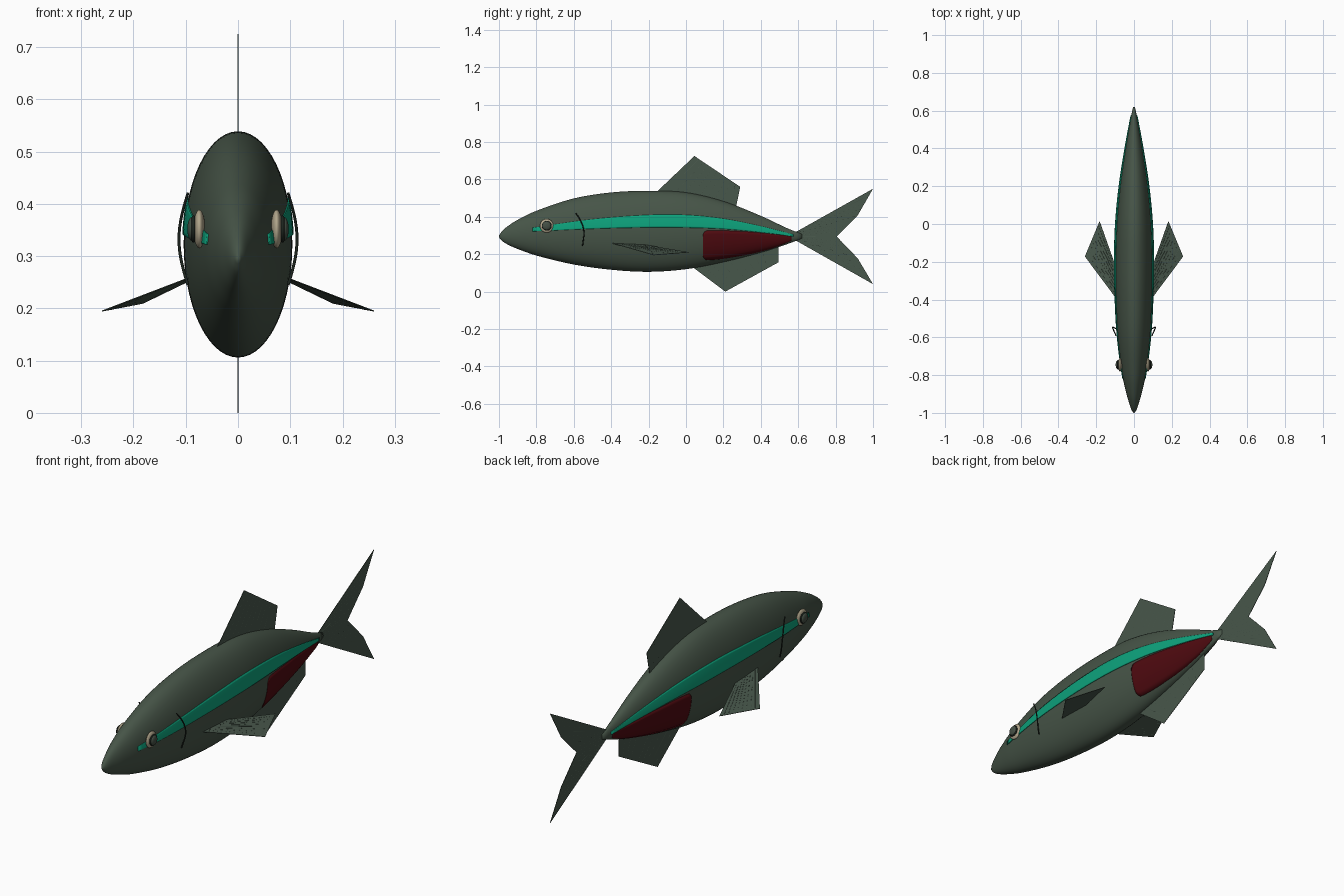
import bpy, bmesh, math
from mathutils import Vector

if "Cube" in bpy.data.objects:
    bpy.data.objects.remove(bpy.data.objects["Cube"])


def material(name, rgb):
    m = bpy.data.materials.new(name)
    m.diffuse_color = (*rgb, 1)
    m.use_nodes = True
    m.node_tree.nodes["Principled BSDF"].inputs["Base Color"].default_value = m.diffuse_color
    return m


SKIN = material("dark green skin", (0.062, 0.09, 0.064))
FIN = material("green fin", (0.064, 0.095, 0.07))
TEAL = material("teal stripe", (0.004, 0.36, 0.2))
RED = material("dark red patch", (0.078, 0.003, 0.005))
CREAM = material("cream eye", (0.44, 0.38, 0.26))
PUPIL = material("grey green pupil", (0.06, 0.08, 0.06))
DARK = material("dark gill", (0.012, 0.018, 0.013))

# Body stations: y, bottom z, top z, half width
STATIONS = [(-1, .291, .299, .003), (-.985, .272, .322, .013),
            (-.95, .25, .352, .025), (-.9, .228, .384, .04),
            (-.8, .193, .432, .062), (-.6, .145, .498, .088),
            (-.4, .117, .53, .1), (-.2, .106, .539, .104),
            (0, .12, .53, .098), (.2, .158, .483, .079),
            (.4, .209, .405, .048), (.55, .257, .335, .02),
            (.62, .284, .308, .005)]


def smooth_lookup(table, y):
    """Cubic interpolation of table rows at y."""
    y = min(max(y, table[0][0]), table[-1][0])
    i = 0
    while i < len(table) - 2 and y > table[i + 1][0]:
        i += 1
    a, b = table[i], table[i + 1]
    p, n = table[max(i - 1, 0)], table[min(i + 2, len(table) - 1)]
    d = b[0] - a[0]
    t = (y - a[0]) / d
    out = []
    for k in range(1, len(a)):
        ma = (b[k] - p[k]) / (b[0] - p[0]) * d
        mb = (n[k] - a[k]) / (n[0] - a[0]) * d
        out.append((2*t**3 - 3*t**2 + 1) * a[k] + (t**3 - 2*t**2 + t) * ma
                   + (3*t**2 - 2*t**3) * b[k] + (t**3 - t**2) * mb)
    return out


def surface_x(y, z):
    lo, hi, w = smooth_lookup(STATIONS, y)
    q = (z - (lo + hi) / 2) / ((hi - lo) / 2)
    return w * math.sqrt(max(0, 1 - q * q))


def finish(name, bm, mat, smooth=True):
    bmesh.ops.recalc_face_normals(bm, faces=bm.faces)
    me = bpy.data.meshes.new(name)
    bm.to_mesh(me)
    bm.free()
    ob = bpy.data.objects.new(name, me)
    bpy.context.collection.objects.link(ob)
    me.materials.append(mat)
    for p in me.polygons:
        p.use_smooth = smooth
    return ob


def tubes(name, paths, radius, mat):
    cu = bpy.data.curves.new(name, 'CURVE')
    cu.dimensions = '3D'
    cu.bevel_depth = radius
    cu.bevel_resolution = 1
    cu.use_fill_caps = True
    for path in paths:
        s = cu.splines.new('POLY')
        s.points.add(len(path) - 1)
        for pt, co in zip(s.points, path):
            pt.co = (*co, 1)
    ob = bpy.data.objects.new(name, cu)
    bpy.context.collection.objects.link(ob)
    cu.materials.append(mat)


# Lofted body of elliptical sections
bm = bmesh.new()
rings, SIDES = [], 56
ys = [-1 + 1.62 * (k / 72) ** 1.4 for k in range(73)]
for y in ys:
    lo, hi, w = smooth_lookup(STATIONS, y)
    rings.append([bm.verts.new((w * math.cos(2 * math.pi * i / SIDES), y,
                                (lo + hi) / 2 + (hi - lo) / 2 * math.sin(2 * math.pi * i / SIDES)))
                  for i in range(SIDES)])
for r, s in zip(rings, rings[1:]):
    for i in range(SIDES):
        j = (i + 1) % SIDES
        bm.faces.new((r[i], r[j], s[j], s[i]))
bm.faces.new(rings[0])
bm.faces.new(rings[-1])
finish("body", bm, SKIN)


def plate(name, limits, side, mat, lift):
    """Thin curved plate on the flank; limits rows are y, low z, high z."""
    bm = bmesh.new()
    rows = []
    y0, y1 = limits[0][0], limits[-1][0]
    for k in range(61):
        y = y0 + (y1 - y0) * k / 60
        lo, hi = smooth_lookup(limits, y)
        zs = [lo + (hi - lo) * j / 8 for j in range(9)]
        rows.append([bm.verts.new((side * (surface_x(y, z) + lift), y, z)) for z in zs])
    for r, s in zip(rows, rows[1:]):
        for j in range(8):
            bm.faces.new((r[j], r[j + 1], s[j + 1], s[j]))
    ob = finish(name, bm, mat)
    # keep the plate facing away from the body
    me = ob.data
    if sum(p.normal.x for p in me.polygons) * side < 0:
        me.flip_normals()
    m = ob.modifiers.new("thickness", 'SOLIDIFY')
    m.thickness, m.offset = 0.004, -1


STRIPE = [(-.82, .322, .342), (-.5, .336, .387), (-.2, .343, .41), (0, .342, .41),
          (.2, .335, .39), (.4, .317, .35), (.575, .294, .306)]
PATCH = [(.09, .19, .305), (.105, .168, .325), (.3, .192, .322), (.45, .228, .309),
         (.55, .266, .298), (.565, .275, .294)]


def fin(name, outline, rays):
    """Flat fin; the first and last outline points form its base."""
    pts = [Vector(p) for p in outline]
    bm = bmesh.new()
    bm.faces.new([bm.verts.new(p) for p in pts])
    ob = finish(name, bm, FIN, False)
    m = ob.modifiers.new("thickness", 'SOLIDIFY')
    m.thickness, m.offset = 0.002, 0
    # fine rays fanning from base to outer edge
    outer = pts[1:-1]
    paths = []
    for i in range(1, rays):
        t = i / rays
        u = t * (len(outer) - 1)
        k = min(int(u), len(outer) - 2)
        paths.append([pts[0].lerp(pts[-1], t), outer[k].lerp(outer[k + 1], u - k)])
    tubes(name + "_rays", paths, 0.0013, FIN)


fin("dorsal_fin", [(0, -.16, .53), (0, .045, .725), (0, .29, .56), (0, .265, .44)], 10)
fin("anal_fin", [(0, .01, .15), (0, .21, 0), (0, .495, .157), (0, .495, .26)], 10)
fin("tail_fin", [(0, .575, .312), (0, 1, .55), (0, .918, .408), (0, .805, .295),
                 (0, .918, .178), (0, 1, .04), (0, .575, .28)], 16)


def disc(name, loc, scale, mat):
    bm = bmesh.new()
    bmesh.ops.create_uvsphere(bm, u_segments=32, v_segments=16, radius=1)
    for v in bm.verts:
        v.co = Vector(loc) + Vector(a * b for a, b in zip(v.co, scale))
    finish(name, bm, mat)


# Paired parts on both flanks
for side, tag in ((1, "right"), (-1, "left")):
    plate("flank_stripe_" + tag, STRIPE, side, TEAL, 0.003)
    plate("flank_patch_" + tag, PATCH, side, RED, 0.002)
    fin("pectoral_fin_" + tag, [(side * .09, -.4, .26), (side * .26, -.172, .195),
                                (side * .182, .015, .21), (side * .095, -.23, .252)], 9)
    disc("eye_" + tag, (side * .074, -.745, .352), (.011, .036, .037), CREAM)
    disc("eye_rim_" + tag, (side * .085, -.745, .352), (.008, .026, .026), DARK)
    disc("pupil_" + tag, (side * .089, -.745, .352), (.008, .022, .022), PUPIL)
    # Curved gill line
    arc = []
    for i in range(17):
        t = i / 16
        z = .42 - .175 * t
        y = -.59 + .045 * (1 - (1 - min(t / .65, 1)) ** 2) - .008 * max(0, t - .65) / .35
        arc.append((side * (.096 + .017 * math.sin(math.pi * t)), y, z))
    tubes("gill_line_" + tag, [arc], 0.003, DARK)
